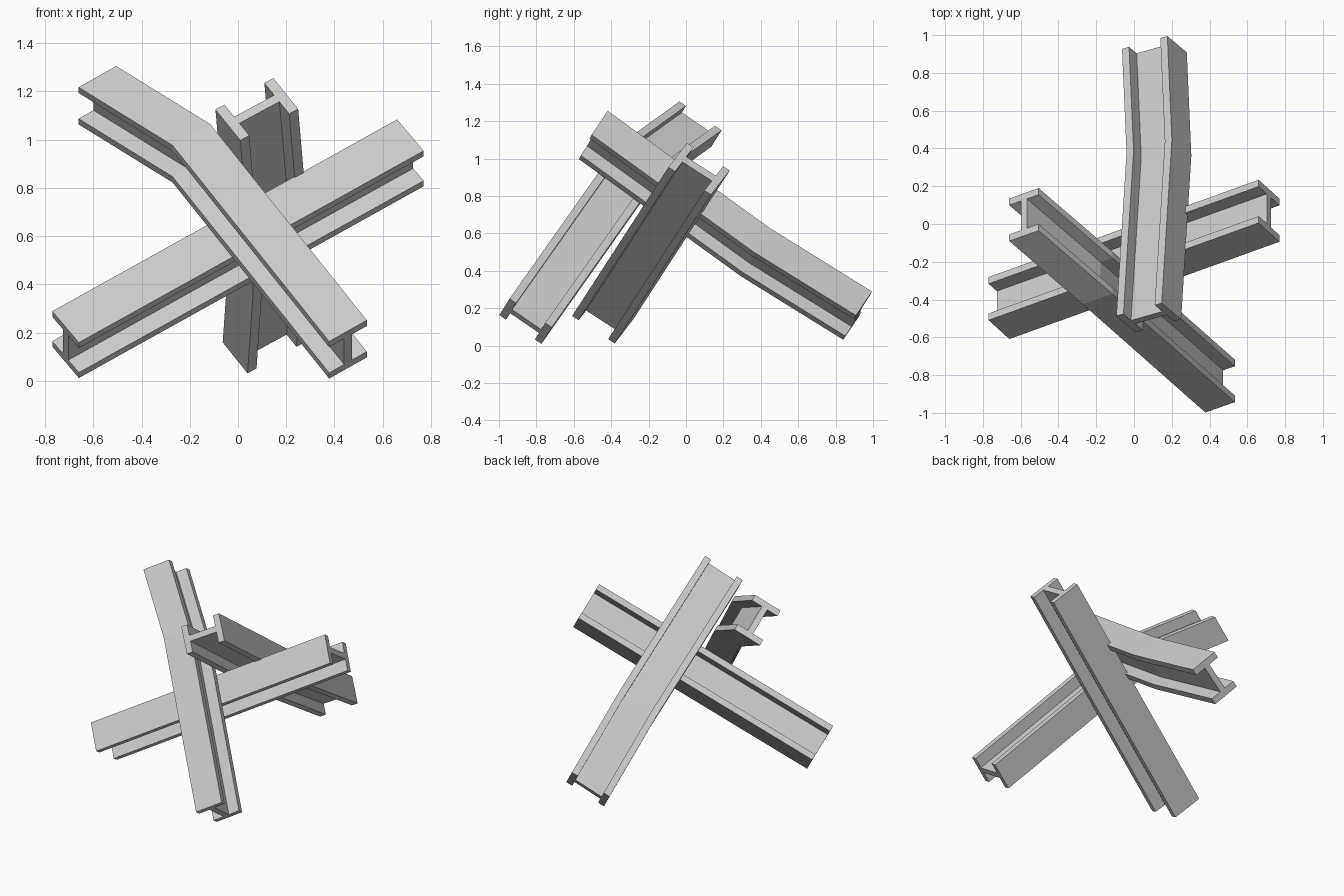
import bpy, bmesh
from mathutils import Vector

if "Cube" in bpy.data.objects:
    bpy.data.objects.remove(bpy.data.objects["Cube"])

T = 0.155   # flange thickness as a share of beam height
B = 0.105   # half web thickness as a share of flange width

# I-section: (across the flange, along the web), both -0.5..0.5
half = [(B, 0.5 - T), (0.5, 0.5 - T), (0.5, 0.5)]
right = [(u, -v) for u, v in reversed(half)] + half
SECTION = right + [(-u, v) for u, v in reversed(right)]


def beam(name, path, width, height):
    """Carry the I-section along a path of centre points and cap both ends."""
    w, h = Vector(width), Vector(height)
    bm = bmesh.new()
    rings = [[bm.verts.new(Vector(p) + w * u + h * v) for u, v in SECTION]
             for p in path]
    n = len(SECTION)
    for a, b in zip(rings, rings[1:]):
        for i in range(n):
            j = (i + 1) % n
            bm.faces.new((a[i], a[j], b[j], b[i]))
    # end caps: lower flange, web, upper flange
    for r in (rings[0], rings[-1]):
        bm.faces.new([r[i] for i in (0, 1, 2, 9, 10, 11)])
        bm.faces.new([r[i] for i in (2, 3, 8, 9)])
        bm.faces.new([r[i] for i in (3, 4, 5, 6, 7, 8)])
    bmesh.ops.recalc_face_normals(bm, faces=bm.faces)
    mesh = bpy.data.meshes.new(name)
    bm.to_mesh(mesh)
    bm.free()
    obj = bpy.data.objects.new(name, mesh)
    bpy.context.collection.objects.link(obj)
    return obj


# straight beam rising to the right
beam("straight_beam",
     [(-0.715, -0.445, 0.15), (0.715, 0.07, 0.945)],
     (0.11, -0.10, -0.13), (0, 0.228, -0.147))

# beam rising to the left, bent near its top
beam("bent_beam",
     [(0.456, -0.858, 0.130), (-0.193, -0.285, 0.943), (-0.583, 0.05, 1.184)],
     (0.156, 0.055, 0.088), (0, 0.225, -0.154))

# beam falling to the back, slightly bent
beam("rear_beam",
     [(0.078, -0.496, 1.126), (0.132, 0.37, 0.50), (0.108, 0.918, 0.16)],
     (0.103, -0.086, -0.128), (0.24, 0.068, 0.13))
